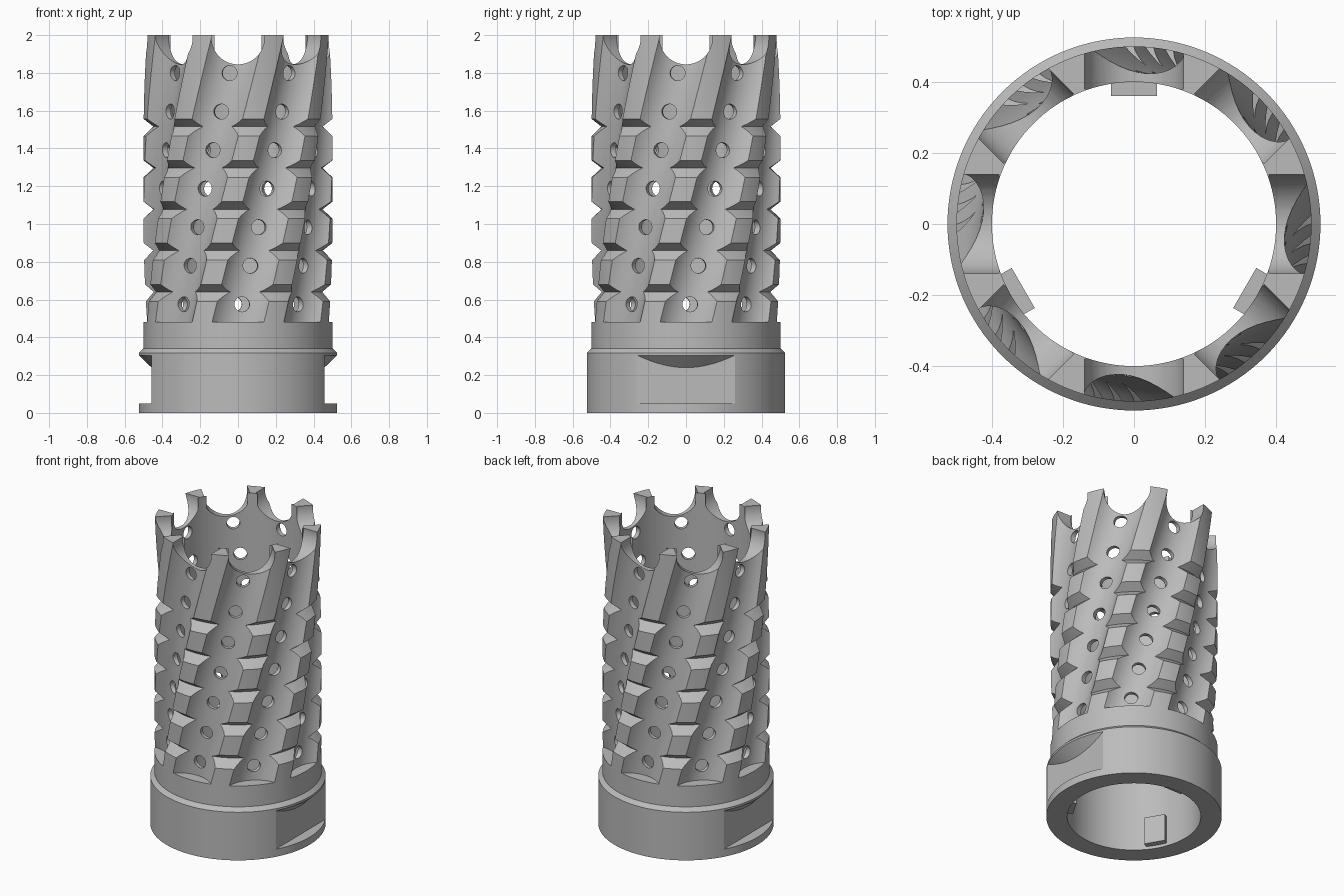
import bpy, bmesh, math
from mathutils import Matrix, Vector

cube = bpy.data.objects.get("Cube")
if cube:
    bpy.data.objects.remove(cube, do_unlink=True)

COUNT = 8                       # flutes, ribs and crown teeth
STEP = 2 * math.pi / COUNT
COLLAR_Z = 0.48
TWIST = STEP / (2 - COLLAR_Z)   # one flute spacing over the fluted height

metal = bpy.data.materials.new("grey metal")
metal.use_nodes = True
grey = (0.5, 0.5, 0.5, 1)
metal.diffuse_color = grey
metal.node_tree.nodes["Principled BSDF"].inputs["Base Color"].default_value = grey


def make(name, bm):
    bmesh.ops.recalc_face_normals(bm, faces=bm.faces)
    mesh = bpy.data.meshes.new(name)
    bm.to_mesh(mesh)
    bm.free()
    mesh.materials.append(metal)
    obj = bpy.data.objects.new(name, mesh)
    bpy.context.collection.objects.link(obj)
    return obj


def loft(bm, rings, closed=False):
    """Skin a list of equal point loops; cap the ends unless closed."""
    loops = [[bm.verts.new(p) for p in ring] for ring in rings]
    n = len(loops[0])
    pairs = list(zip(loops, loops[1:]))
    if closed:
        pairs.append((loops[-1], loops[0]))
    for a, b in pairs:
        for i in range(n):
            j = (i + 1) % n
            bm.faces.new((a[i], a[j], b[j], b[i]))
    if not closed:
        bm.faces.new(loops[0])
        bm.faces.new(loops[-1])


def circle(r, z, n=128):
    return [(r * math.cos(2 * math.pi * i / n), r * math.sin(2 * math.pi * i / n), z)
            for i in range(n)]


def radial_cylinder(bm, radius, start, end, angle, z, segments):
    """Cylinder whose axis points outward from the z axis."""
    mat = (Matrix.Rotation(angle, 4, 'Z') @ Matrix.Translation(((start + end) / 2, 0, z))
           @ Matrix.Rotation(math.pi / 2, 4, 'Y'))
    bmesh.ops.create_cone(bm, cap_ends=True, segments=segments, radius1=radius,
                          radius2=radius, depth=end - start, matrix=mat)


def boolean(obj, cutter, operation='DIFFERENCE'):
    mod = obj.modifiers.new("cut", 'BOOLEAN')
    mod.object = cutter
    mod.operation = operation
    mod.solver = 'EXACT'
    bpy.context.view_layer.objects.active = obj
    bpy.ops.object.modifier_apply(modifier=mod.name)
    bpy.data.objects.remove(cutter, do_unlink=True)


# Turned sleeve: base flange, collar and V-notched outer wall around a plain bore
profile = [(0.4, 0), (0.525, 0), (0.525, 0.318), (0.5, 0.342)]
for k in range(5):
    z = 0.64 + 0.219 * k
    profile += [(0.5, z - 0.05), (0.448, z), (0.5, z + 0.04)]
profile += [(0.5, 2), (0.4, 2)]
bm = bmesh.new()
loft(bm, [circle(r, z) for r, z in profile], closed=True)
body = make("fluted_sleeve", bm)

# Twisted flutes
bm = bmesh.new()
for k in range(COUNT):
    rings = []
    for i in range(41):
        z = COLLAR_Z + 1.56 * i / 40
        turn = Matrix.Rotation(k * STEP + TWIST * (z - COLLAR_Z), 3, 'Z')
        rings.append([turn @ Vector((0.623 + x, y, z)) for x, y, _ in circle(0.198, 0, 48)])
    loft(bm, rings)
boolean(body, make("flute_cutter", bm))

# Scalloped crown between the teeth
bm = bmesh.new()
for k in range(COUNT):
    radial_cylinder(bm, 0.14, 0.38, 0.6, k * STEP, 1.985, 64)
boolean(body, make("scallop_cutter", bm))

# Rows of round holes following the flutes
bm = bmesh.new()
for k in range(COUNT):
    for i in range(7):
        z = 0.575 + 0.204 * i
        radial_cylinder(bm, 0.04, 0.36, 0.56, k * STEP + TWIST * (z - COLLAR_Z), z, 24)
boolean(body, make("hole_cutter", bm))

# Two opposite wrench flats, each ending under a conical shoulder
for side in (-1, 1):
    bm = bmesh.new()
    loft(bm, [circle(0.6, 0.05), circle(0.6, 0.377), circle(0.4, 0.185)])
    cutter = make("flat_cutter", bm)
    bm = bmesh.new()
    bmesh.ops.create_cube(bm, size=1, matrix=Matrix.Translation((side * 0.957, 0, 0.2))
                          @ Matrix.Diagonal((1, 2, 1, 1)))
    boolean(cutter, make("flat_box", bm), 'INTERSECT')
    boolean(body, cutter)

# Three locking lugs inside the bore
bm = bmesh.new()
for k in range(3):
    mat = (Matrix.Rotation(math.pi / 2 + k * 2 * math.pi / 3, 4, 'Z')
           @ Matrix.Translation((0.39, 0, 0.11)) @ Matrix.Diagonal((0.06, 0.13, 0.18, 1)))
    bmesh.ops.create_cube(bm, size=1, matrix=mat)
lugs = make("bore_lugs", bm)

for obj in (body, lugs):
    bpy.ops.object.select_all(action='DESELECT')
    obj.select_set(True)
    bpy.context.view_layer.objects.active = obj
    bpy.ops.object.shade_smooth_by_angle(angle=math.radians(25))
